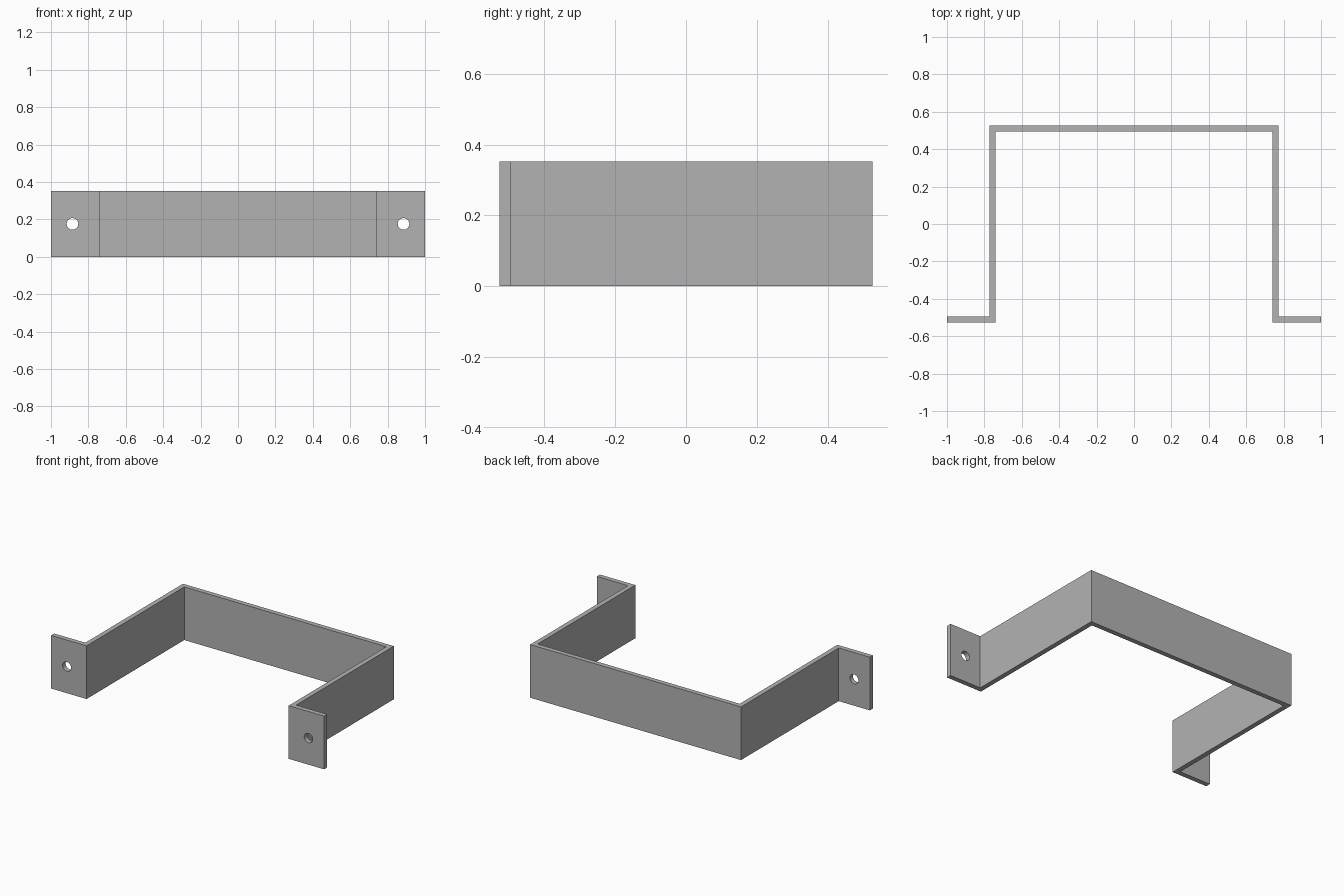
import bpy
import bmesh
from mathutils import Matrix

cube = bpy.data.objects.get("Cube")
if cube:
    bpy.data.objects.remove(cube, do_unlink=True)

HEIGHT = 0.352
THICK = 0.032
DEPTH = 0.527      # half depth
OUTER = 0.772      # half width of the channel
INNER = OUTER - THICK
HOLE_X, HOLE_RADIUS = 0.885, 0.031

grey = bpy.data.materials.new("plain_grey")
grey.use_nodes = True
colour = (0.45, 0.45, 0.45, 1)
grey.diffuse_color = colour
grey.node_tree.nodes["Principled BSDF"].inputs["Base Color"].default_value = colour


def make_object(name, bm):
    bmesh.ops.recalc_face_normals(bm, faces=bm.faces)
    mesh = bpy.data.meshes.new(name)
    bm.to_mesh(mesh)
    bm.free()
    mesh.materials.append(grey)
    obj = bpy.data.objects.new(name, mesh)
    bpy.context.collection.objects.link(obj)
    return obj


# Bent strip: half outline mirrored across x, then extruded upwards
half = [(OUTER, DEPTH), (OUTER, THICK - DEPTH), (1, THICK - DEPTH),
        (1, -DEPTH), (INNER, -DEPTH), (INNER, DEPTH - THICK)]
outline = half + [(-x, y) for x, y in reversed(half)]
bm = bmesh.new()
base = bm.faces.new([bm.verts.new((x, y, 0)) for x, y in outline])
top = bmesh.ops.extrude_face_region(bm, geom=[base])["geom"]
bmesh.ops.translate(bm, vec=(0, 0, HEIGHT),
                    verts=[v for v in top if isinstance(v, bmesh.types.BMVert)])
bracket = make_object("bracket", bm)

# Screw holes through both mounting flanges
bm = bmesh.new()
for side in (-1, 1):
    place = (Matrix.Translation((side * HOLE_X, THICK / 2 - DEPTH, HEIGHT / 2))
             @ Matrix.Rotation(1.5708, 4, "X"))
    bmesh.ops.create_cone(bm, cap_ends=True, segments=32, radius1=HOLE_RADIUS,
                          radius2=HOLE_RADIUS, depth=THICK * 3, matrix=place)
cutter = make_object("hole_cutter", bm)
cutter.hide_render = True
cutter.hide_viewport = True

cut = bracket.modifiers.new("screw_holes", "BOOLEAN")
cut.operation = "DIFFERENCE"
cut.solver = "EXACT"
cut.object = cutter

# Smooth hole walls, crisp sheet edges
bpy.ops.object.select_all(action="DESELECT")
bpy.context.view_layer.objects.active = bracket
bracket.select_set(True)
bpy.ops.object.modifier_apply(modifier=cut.name)
bpy.data.objects.remove(cutter, do_unlink=True)
bpy.ops.object.shade_smooth_by_angle()
